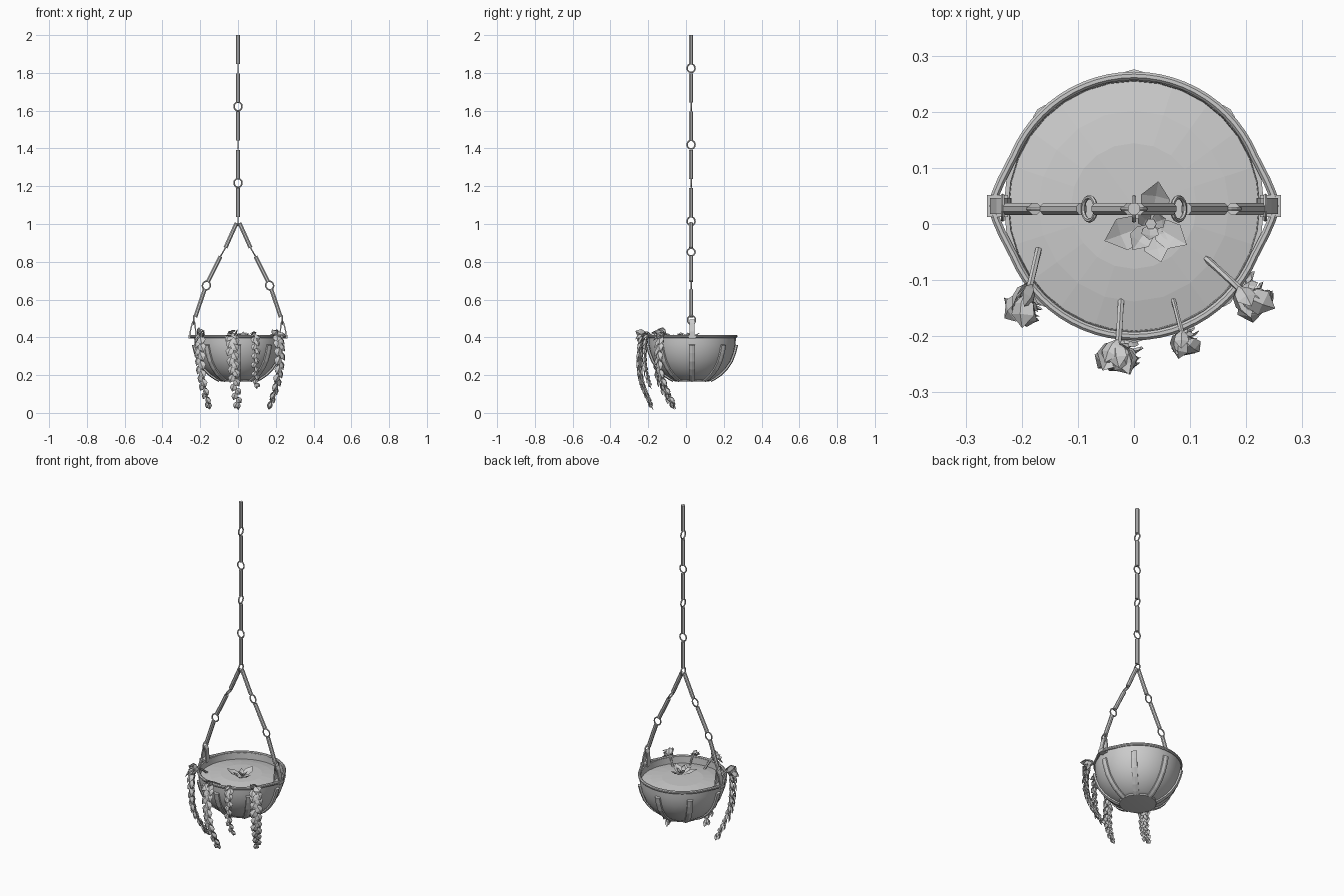
import bpy, bmesh, math, random
from mathutils import Vector as V, Matrix

if "Cube" in bpy.data.objects:
    bpy.data.objects.remove(bpy.data.objects["Cube"])

random.seed(4)
CY = 0.032
C = V((0, CY, 0))
UP = V((0, 0, 1))


def make(name, verts, faces, smooth=False, weld=False):
    me = bpy.data.meshes.new(name)
    me.from_pydata([tuple(v) for v in verts], [], faces)
    bm = bmesh.new()
    bm.from_mesh(me)
    if weld:
        bmesh.ops.remove_doubles(bm, verts=bm.verts, dist=1e-5)
        bmesh.ops.recalc_face_normals(bm, faces=bm.faces)
    bm.to_mesh(me)
    bm.free()
    ob = bpy.data.objects.new(name, me)
    bpy.context.collection.objects.link(ob)
    if smooth:
        bpy.ops.object.select_all(action='DESELECT')
        bpy.context.view_layer.objects.active = ob
        ob.select_set(True)
        bpy.ops.object.shade_smooth_by_angle(angle=math.radians(35))
    return ob


def lathe(name, prof, n, smooth=True):
    verts = [(r * math.cos(k * math.tau / n), CY + r * math.sin(k * math.tau / n), z)
             for r, z in prof for k in range(n)]
    faces = [(i * n + k, i * n + (k + 1) % n, (i + 1) * n + (k + 1) % n, (i + 1) * n + k)
             for i in range(len(prof) - 1) for k in range(n)]
    return make(name, verts, faces, smooth, True)


def tube(name, pts, r, n=8, closed=False, ref=V((0, 1, 0)), flat=1.0, smooth=False):
    # sweep an n-sided section; flat widens it along the ref direction
    pts = [V(p) for p in pts]
    m = len(pts)
    verts, faces = [], []
    for i, p in enumerate(pts):
        a = pts[(i - 1) % m] if closed else pts[max(i - 1, 0)]
        b = pts[(i + 1) % m] if closed else pts[min(i + 1, m - 1)]
        t = (b - a).normalized()
        u = (ref - t * ref.dot(t)).normalized()
        w = t.cross(u)
        for k in range(n):
            ang = (k + 0.5) * math.tau / n
            verts.append(p + u * math.cos(ang) * r * flat + w * math.sin(ang) * r)
    for i in range(m if closed else m - 1):
        j = (i + 1) % m
        faces += [(i * n + k, i * n + (k + 1) % n, j * n + (k + 1) % n, j * n + k) for k in range(n)]
    if not closed:
        faces += [tuple(range(n - 1, -1, -1)), tuple(range((m - 1) * n, m * n))]
    return make(name, verts, faces, smooth)


def ring(name, c, axis_front, along=UP, r=0.021):
    side = V((1, 0, 0)) if axis_front else V((0, 1, 0))
    ref = V((0, 1, 0)) if axis_front else V((1, 0, 0))
    along = V(along).normalized()
    side = (side - along * side.dot(along)).normalized()
    ref = along.cross(side)
    pts = [V(c) + (side * math.cos(a) + along * math.sin(a) * 1.1) * r
           for a in (k * math.tau / 14 for k in range(14))]
    return tube(name, pts, 0.004, 6, True, ref)


# bowl shell
OUT = [(0.232, 0.405), (0.231, 0.365), (0.222, 0.32), (0.205, 0.275),
       (0.178, 0.235), (0.148, 0.205), (0.115, 0.182), (0.095, 0.172)]
lathe("bowl", [(0.222, 0.36), (0.224, 0.405)] + OUT + [(0, 0.172)], 32)
# soil mound
lathe("soil", [(0.226, 0.368), (0.17, 0.38), (0.112, 0.388), (0, 0.39)], 20, False)


# rim, flaring out toward the two hanging ears
def rim_point(a):
    off = abs(math.asin(math.sin(a)))
    r = 0.232 + 0.022 * max(0, 1 - off / 0.38) ** 1.3
    return (r * math.cos(a), CY + r * math.sin(a), 0.405)


tube("rim", [rim_point(k * math.tau / 64) for k in range(64)], 0.008, 8, True, UP, 1.1, True)

# ribs and base plate
for k in range(8):
    a = k * math.tau / 8
    d, s = V((math.cos(a), math.sin(a), 0)), V((-math.sin(a), math.cos(a), 0))
    pts = [C + d * (r + 0.003) + UP * z for r, z in [(0.232, 0.36)] + OUT[2:]]
    tube("rib", pts, 0.009, 6, ref=s, flat=2.0)
lathe("base_plate", [(0, 0.182), (0.105, 0.18), (0.1, 0.168), (0.06, 0.165), (0, 0.165)], 16)

# hanging ears: a strap loop on each side
for sx in (-1, 1):
    loop = [(0.252, 0.395), (0.253, 0.43), (0.242, 0.475), (0.235, 0.49),
            (0.228, 0.475), (0.224, 0.43), (0.222, 0.395)]
    tube("ear", [(sx * x, CY, z) for x, z in loop], 0.005, 4, flat=4.0)
    tube("ear_block", [(sx * 0.225, CY, 0.403), (sx * 0.262, CY, 0.403)], 0.014, 4, flat=2.0)
    ring("ear_ring", (sx * 0.234, CY - 0.003, 0.492), False)

# chain: rods joined by rings that alternate direction
y = 0.027
ROD = 0.0115
for i in range(5):
    top = 2.0 - 0.2025 * i
    tube("chain_rod", [(0, y, top), (0, y, top - 0.153)], ROD)
    ring("chain_ring", (0, y, top - 0.175), i % 2 == 1)
arm = [((0.008, 1.005), (0.066, 0.875)), ((0.093, 0.828), (0.158, 0.697)), ((0.177, 0.652), (0.226, 0.508))]
for sx in (-1, 1):
    for i, (a, b) in enumerate(arm):
        pa, pb = V((sx * a[0], y, a[1])), V((sx * b[0], y, b[1]))
        tube("arm_rod", [pa, pb], ROD)
        if i < 2:
            n = V((sx * arm[i + 1][0][0], y, arm[i + 1][0][1]))
            ring("arm_ring", (pb + n) / 2, i == 1, n - pb)


# pointed leaf with a folded midrib
def leaf(verts, faces, base, d, nrm, L, W, curl=0.0, fold=0.2):
    d = d.normalized()
    s = d.cross(nrm).normalized()
    n = s.cross(d)
    o = len(verts)
    verts.append(base)
    for t, w in ((0.3, 0.85), (0.62, 1.0)):
        for k in (-1, 0, 1):
            verts.append(base + d * L * t + s * W / 2 * w * k
                         + n * (curl * L * t * t + fold * W * (1 - abs(k))))
    verts.append(base + d * L + n * curl * L)
    faces += [tuple(o + q for q in f) for f in
              ((0, 1, 2), (0, 2, 3), (1, 4, 5, 2), (2, 5, 6, 3), (4, 7, 5), (5, 7, 6))]


def smooth_path(p, steps=8):
    p = [V(q) for q in p]
    p = [2 * p[0] - p[1]] + p + [2 * p[-1] - p[-2]]
    out = []
    for i in range(1, len(p) - 2):
        a, b, c, d = p[i - 1:i + 3]
        for k in range(steps):
            t = k / steps
            out.append(0.5 * (2 * b + (c - a) * t + (2 * a - 5 * b + 4 * c - d) * t * t
                              + (3 * b - a - 3 * c + d) * t ** 3))
    return out + [p[-2]]


# trailing plants
STRANDS = [
    ([(-0.170, -0.045, 0.375), (-0.183, -0.10, 0.415), (-0.195, -0.140, 0.40), (-0.198, -0.148, 0.29),
      (-0.185, -0.135, 0.17), (-0.155, -0.075, 0.045)], 20, 1.0),
    ([(-0.023, -0.135, 0.375), (-0.027, -0.20, 0.415), (-0.030, -0.225, 0.40), (-0.028, -0.243, 0.29),
      (-0.018, -0.233, 0.17), (-0.002, -0.185, 0.045)], 20, 1.0),
    ([(0.070, -0.135, 0.375), (0.083, -0.185, 0.413), (0.090, -0.207, 0.40), (0.092, -0.218, 0.32),
      (0.090, -0.212, 0.23), (0.097, -0.190, 0.15)], 15, 0.72),
    ([(0.125, -0.058, 0.375), (0.18, -0.108, 0.413), (0.205, -0.130, 0.40), (0.218, -0.140, 0.29),
      (0.205, -0.120, 0.17), (0.170, -0.065, 0.045)], 20, 1.0)]
for pts, n, size in STRANDS:
    path = smooth_path(pts)
    tube("trailing_stem", path, 0.006 * size, 6, ref=V((1, 0, 0)))
    verts, faces = [], []
    first = 9
    for i in range(n):
        f = first + (len(path) - 2 - first) * i / (n - 1)
        j = int(f)
        p = path[j].lerp(path[j + 1], f - j)
        t = (path[j + 1] - path[j]).normalized()
        out = V((p.x * 0.6, p.y - CY, 0)).normalized()
        out = (out - t * out.dot(t)).normalized()
        s = t.cross(out)
        sg = 1 if i % 2 else -1
        k = size * (1 - 0.4 * (i / n) ** 2)
        jit = random.uniform(-0.1, 0.1)
        leaf(verts, faces, p + out * 0.006, t * 0.85 + s * sg * (0.45 + jit) + out * 0.2,
             out + s * sg * 0.35, 0.062 * k, 0.047 * k, -0.12)
        leaf(verts, faces, p - out * 0.004, t * 0.9 + s * sg * 0.4 - out * 0.15,
             s * sg * 0.4 - out, 0.05 * k, 0.036 * k, -0.1)
    leaf(verts, faces, path[-2], path[-1] - path[-3], V((0, -1, 0.3)), 0.05 * size, 0.03 * size)
    make("trailing_leaves", verts, faces)

# rosette in the middle of the bowl
verts, faces = [], []
mid = V((0.03, 0.0, 0.39))
for ang, L, lift in ((80, 0.085, 0.4), (200, 0.095, 0.35), (235, 0.065, 0.5), (285, 0.075, 0.3),
                     (330, 0.08, 0.35), (20, 0.045, 1.1), (140, 0.045, 1.1), (265, 0.05, 1.3)):
    a = math.radians(ang)
    h = V((math.cos(a), math.sin(a), 0))
    leaf(verts, faces, mid, h + UP * lift, UP - h * lift, L, L * 0.62, 0.05, -0.12)
make("rosette", verts, faces)
tube("rosette_stem", [mid - UP * 0.015, mid + UP * 0.012], 0.01, 6)
